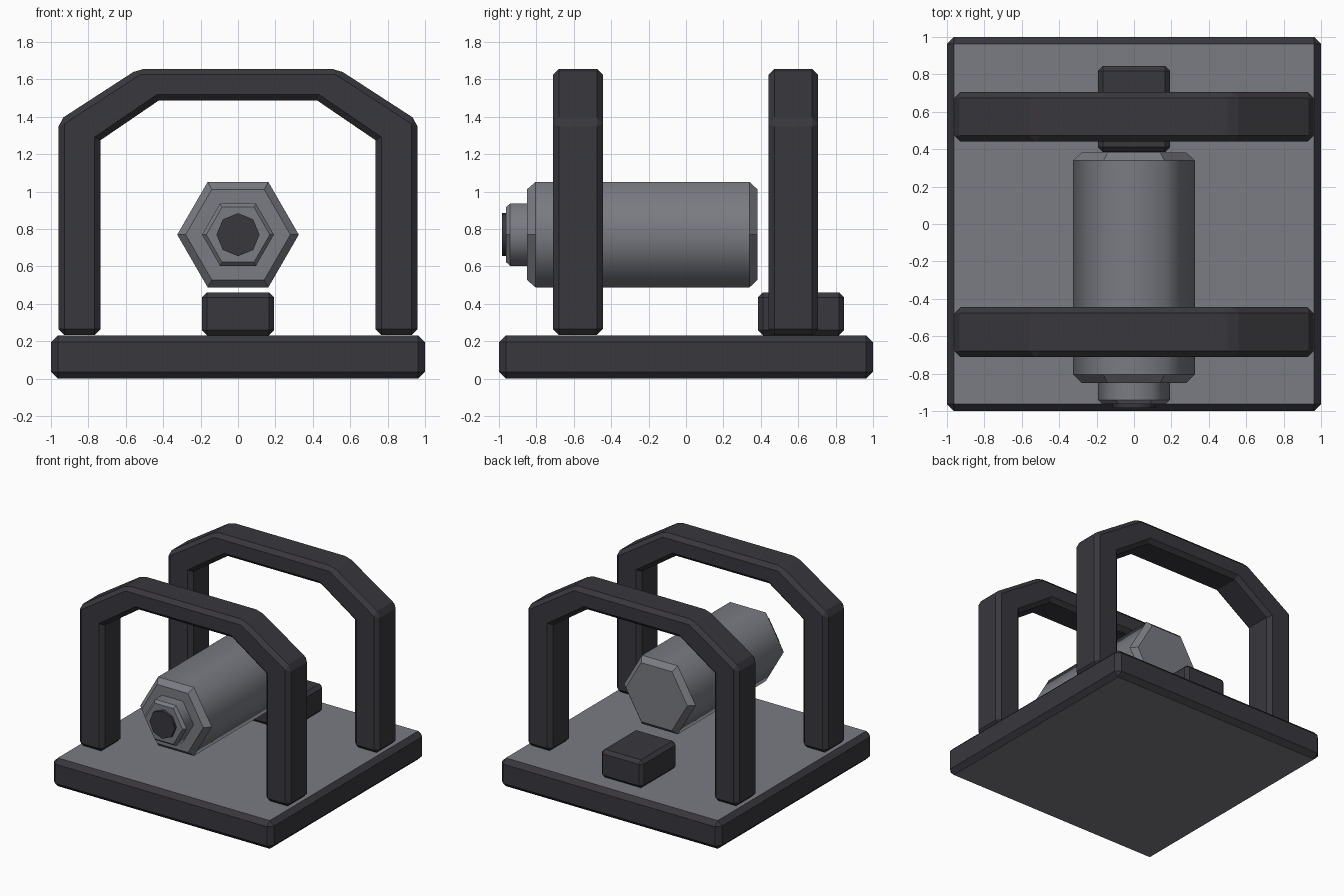
import bpy, bmesh, math

if "Cube" in bpy.data.objects:
    bpy.data.objects.remove(bpy.data.objects["Cube"])

def material(name, rgb):
    m = bpy.data.materials.new(name)
    m.diffuse_color = (*rgb, 1)
    m.use_nodes = True
    m.node_tree.nodes["Principled BSDF"].inputs["Base Color"].default_value = m.diffuse_color
    return m

DARK = material("dark charcoal", (0.04, 0.038, 0.046))
GREY = material("steel grey", (0.195, 0.2, 0.225))

def finish(bm, name, *mats):
    bmesh.ops.recalc_face_normals(bm, faces=bm.faces)
    me = bpy.data.meshes.new(name)
    bm.to_mesh(me)
    bm.free()
    for m in mats:
        me.materials.append(m)
    ob = bpy.data.objects.new(name, me)
    bpy.context.collection.objects.link(ob)
    return ob

def prism(outline, y0, y1, chamfer):
    """Extrude an xz outline along y and chamfer its convex edges."""
    bm = bmesh.new()
    face = bm.faces.new([bm.verts.new((x, y0, z)) for x, z in outline])
    ext = bmesh.ops.extrude_face_region(bm, geom=[face])["geom"]
    bmesh.ops.translate(bm, vec=(0, y1 - y0, 0),
                        verts=[v for v in ext if isinstance(v, bmesh.types.BMVert)])
    bmesh.ops.recalc_face_normals(bm, faces=bm.faces)
    bm.normal_update()
    edges = [e for e in bm.edges if e.calc_face_angle_signed() > 0.1]
    bmesh.ops.bevel(bm, geom=edges, offset=chamfer, segments=1,
                    affect='EDGES', clamp_overlap=True)
    bm.normal_update()
    return bm

def box(x, z0, z1, y0, y1, chamfer):
    return prism([(-x, z0), (x, z0), (x, z1), (-x, z1)], y0, y1, chamfer)

def lathe(name, profile, sides, mat, zc=0.77):
    """Few-sided turned part along y; profile is (y, radius)."""
    bm = bmesh.new()
    rings = []
    for y, r in profile:
        angles = [2 * math.pi * i / sides for i in range(sides)]
        rings.append([bm.verts.new((r * math.cos(a), y, zc + r * math.sin(a))) for a in angles])
    for (a, b), (p, q) in zip(zip(rings, rings[1:]), zip(profile, profile[1:])):
        for i in range(sides):
            j = (i + 1) % sides
            f = bm.faces.new((a[i], a[j], b[j], b[i]))
            f.smooth = p[1] == q[1]      # long walls smooth, chamfers flat
    bm.faces.new(rings[0])
    bm.faces.new(rings[-1])
    return finish(bm, name, mat)

# Base plate: dark rim, grey top and bottom panels
bm = box(1.0, 0, 0.232, -1.0, 1.0, 0.037)
for f in bm.faces:
    f.material_index = 1 if abs(f.normal.z) > 0.9 else 0
finish(bm, "base_plate", DARK, GREY)

# Two arched frames
half = [(0.96, 0.233), (0.96, 1.38), (0.533, 1.657)]
inner = [(0.424, 1.487), (0.735, 1.275), (0.735, 0.233)]
arch = half + [(-x, z) for x, z in reversed(half)] \
            + [(-x, z) for x, z in reversed(inner)] + inner
for name, y0, y1 in (("front_arch", -0.712, -0.445), ("rear_arch", 0.44, 0.707)):
    finish(prism(arch, y0, y1, 0.032), name, DARK)

# Small block at the rear of the plate
finish(box(0.192, 0.232, 0.462, 0.384, 0.846, 0.027), "rear_block", DARK)

# Hexagonal barrel, its collar and the octagonal end cap
lathe("barrel", [(-0.85, 0.28), (-0.805, 0.325), (0.34, 0.325), (0.382, 0.28)], 6, GREY)
lathe("collar", [(-0.962, 0.17), (-0.94, 0.192), (-0.845, 0.192)], 6, GREY)
lathe("end_cap", [(-0.985, 0.115), (-0.955, 0.115)], 8, DARK)
